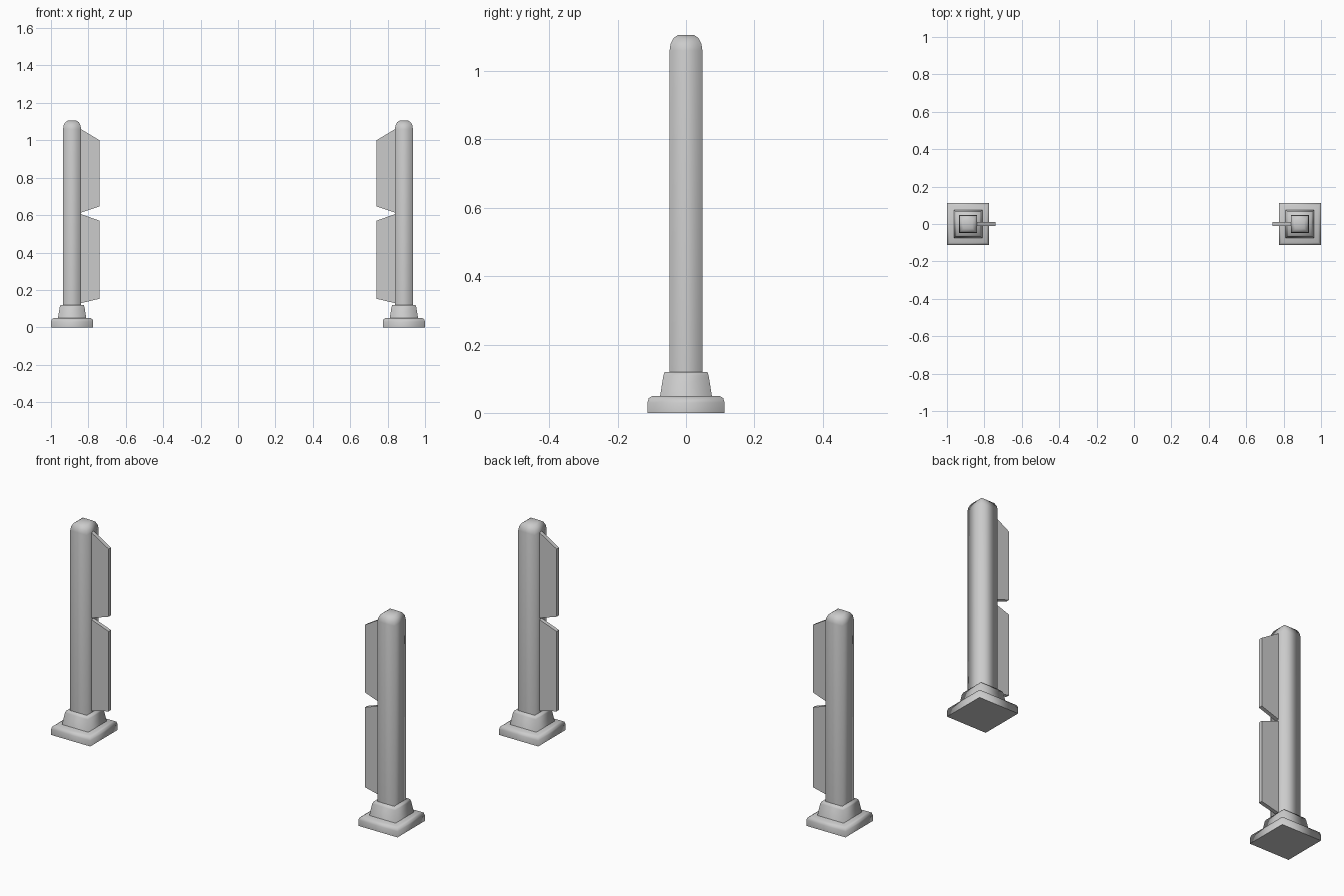
import bpy, bmesh

cube = bpy.data.objects.get("Cube")
if cube:
    bpy.data.objects.remove(cube, do_unlink=True)

# Single grey material
grey = bpy.data.materials.new("light_grey")
grey.use_nodes = True
COLOUR = (0.6, 0.6, 0.6, 1)
grey.diffuse_color = COLOUR
grey.node_tree.nodes["Principled BSDF"].inputs["Base Color"].default_value = COLOUR

POST_X = 0.887


def finish(name, bm):
    bmesh.ops.recalc_face_normals(bm, faces=bm.faces)
    mesh = bpy.data.meshes.new(name)
    bm.to_mesh(mesh)
    bm.free()
    mesh.materials.append(grey)
    obj = bpy.data.objects.new(name, mesh)
    bpy.context.collection.objects.link(obj)
    return obj


def square_loft(name, x, profile):
    """Stack square rings of (half width, height), smooth except for the underside."""
    bm = bmesh.new()
    rings = [[bm.verts.new((x + sx * r, sy * r, z))
              for sx, sy in ((-1, -1), (1, -1), (1, 1), (-1, 1))]
             for r, z in profile]
    for low, high in zip(rings, rings[1:]):
        for i in range(4):
            j = (i + 1) % 4
            bm.faces.new((low[i], low[j], high[j], high[i])).smooth = True
    bm.faces.new(rings[-1]).smooth = True
    underside = bm.faces.new(rings[0])
    for edge in underside.edges:
        edge.smooth = False
    return finish(name, bm)


def fin(name, side, outline):
    """Flat plate cut to an outline in x and z."""
    bm = bmesh.new()
    face = bm.faces.new([bm.verts.new((side * x, -0.01, z)) for x, z in outline])
    extruded = bmesh.ops.extrude_face_region(bm, geom=[face])["geom"]
    verts = [v for v in extruded if isinstance(v, bmesh.types.BMVert)]
    bmesh.ops.translate(bm, verts=verts, vec=(0, 0.02, 0))
    return finish(name, bm)


BASE = [(0.113, 0), (0.113, 0.03), (0.109, 0.043), (0.098, 0.05)]
COLLAR = [(0.076, 0.048), (0.066, 0.11), (0.062, 0.12)]
POST = [(0.048, 0.115), (0.048, 1.06), (0.045, 1.08), (0.037, 1.096), (0.024, 1.105)]

# Inner edge of each fin is buried in the post
UPPER_FIN = [(0.85, 1.066), (0.74, 1.0), (0.74, 0.647), (0.85, 0.61)]
LOWER_FIN = [(0.85, 0.609), (0.74, 0.57), (0.74, 0.153), (0.85, 0.127)]

for label, side in (("left", 1), ("right", -1)):
    square_loft(label + "_base", side * POST_X, BASE)
    square_loft(label + "_collar", side * POST_X, COLLAR)
    square_loft(label + "_post", side * POST_X, POST)
    fin(label + "_upper_fin", side, UPPER_FIN)
    fin(label + "_lower_fin", side, LOWER_FIN)
